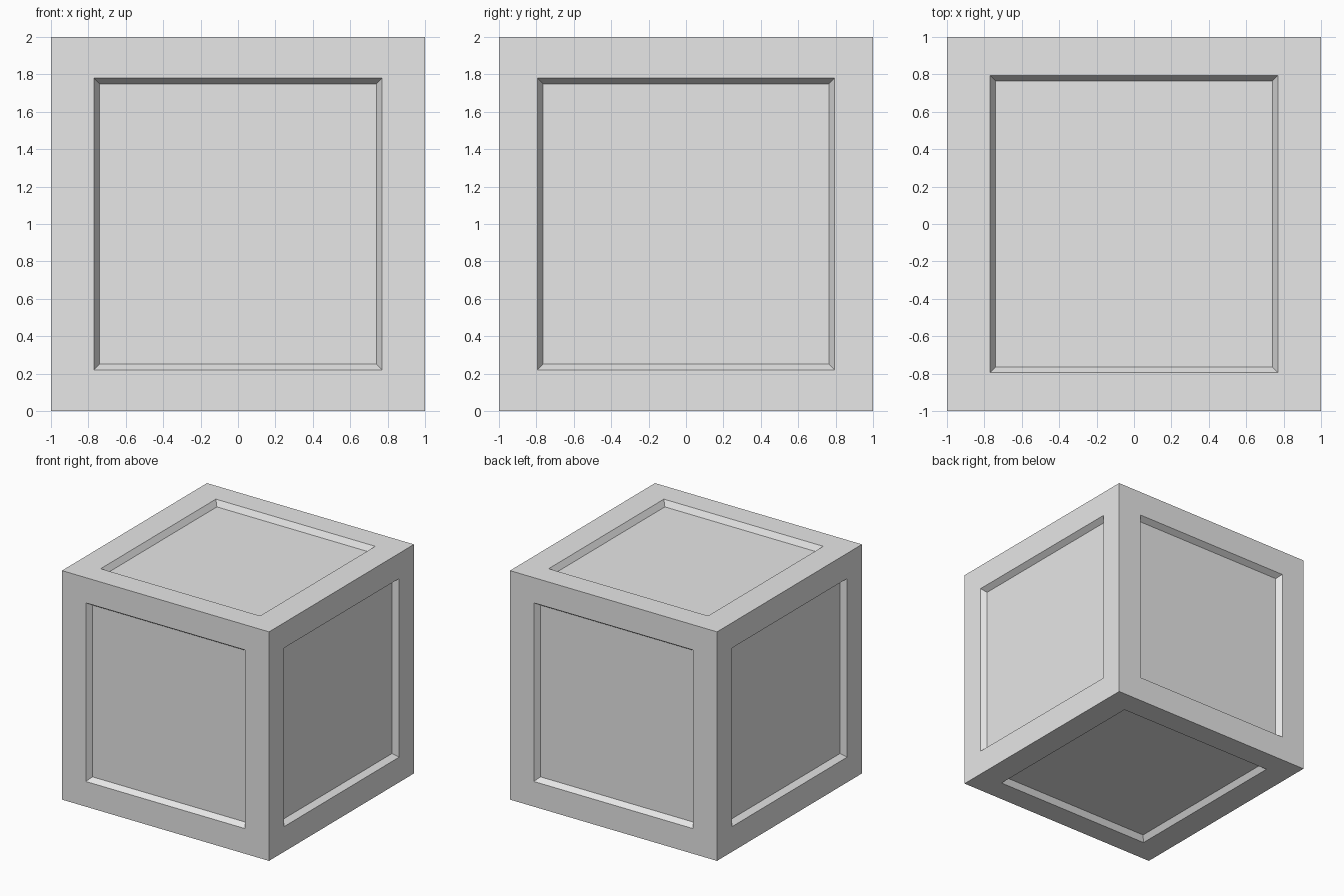
import bpy
import bmesh
from mathutils import Vector

HALF = 1.0
OPENING = Vector((0.77, 0.795, 0.78))   # half extents of the panel openings
BEVEL, DEPTH = 0.043, 0.048

cube = bpy.data.objects.get("Cube")
if cube:
    bpy.data.objects.remove(cube, do_unlink=True)

# Single plain material
grey = bpy.data.materials.new("light_grey")
grey.use_nodes = True
colour = (0.8, 0.8, 0.8, 1.0)
grey.diffuse_color = colour
grey.node_tree.nodes["Principled BSDF"].inputs["Base Color"].default_value = colour

# Solid block
bm = bmesh.new()
bmesh.ops.create_cube(bm, size=2 * HALF)
panels = list(bm.faces)

# Flat frame around every side, fitted to the opening sizes
bmesh.ops.inset_individual(bm, faces=panels, thickness=0.2)
for face in panels:
    for vert in face.verts:
        for axis in range(3):
            if abs(vert.co[axis]) < HALF - 0.01:
                vert.co[axis] = OPENING[axis] if vert.co[axis] > 0 else -OPENING[axis]

# Sunken panels with sloped edges
bmesh.ops.inset_individual(bm, faces=panels, thickness=BEVEL, depth=-DEPTH)
bmesh.ops.translate(bm, verts=bm.verts, vec=(0, 0, HALF))
bm.normal_update()

mesh = bpy.data.meshes.new("panelled_crate")
bm.to_mesh(mesh)
bm.free()
mesh.materials.append(grey)
crate = bpy.data.objects.new("panelled_crate", mesh)
bpy.context.collection.objects.link(crate)
